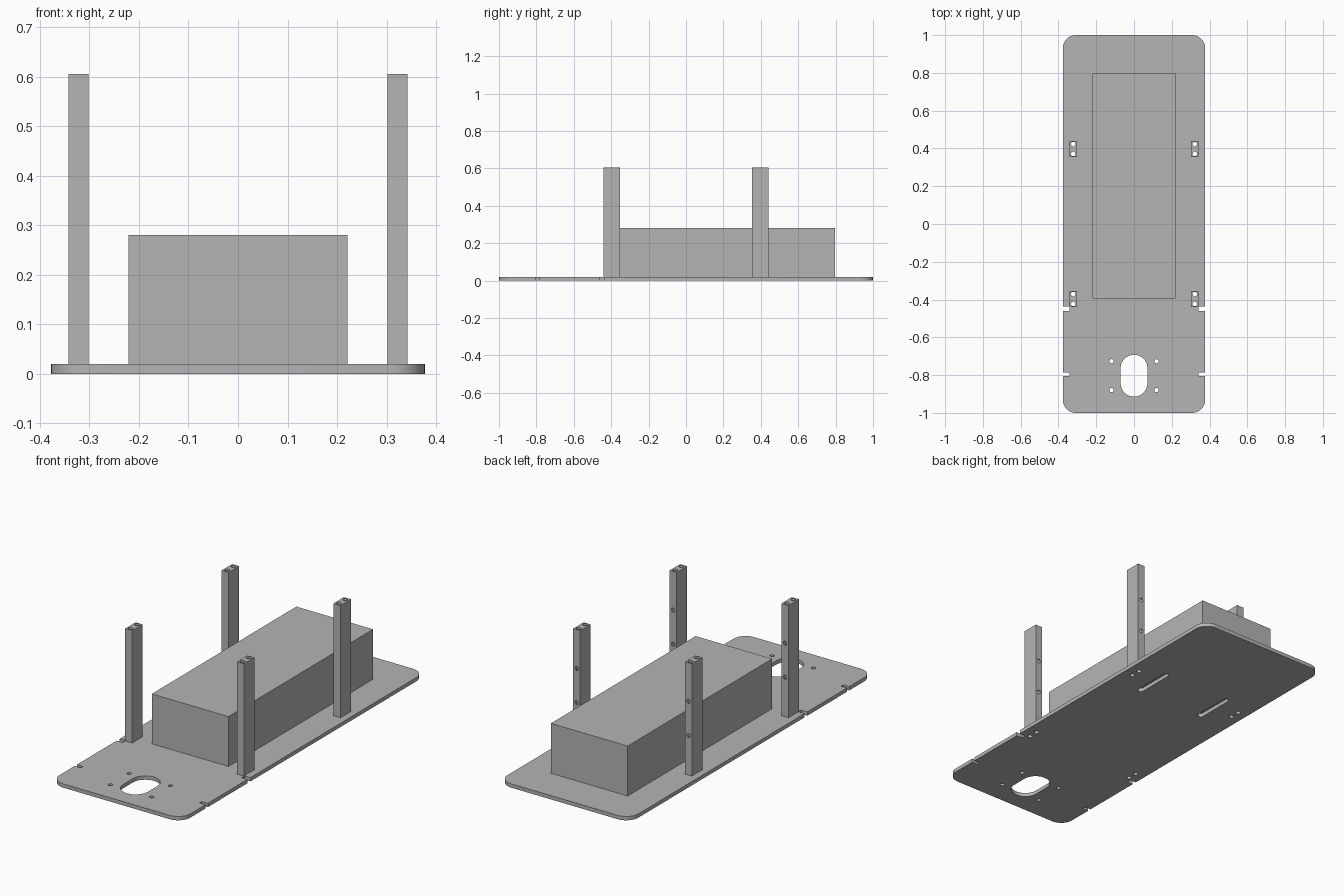
import bpy, bmesh, math
from mathutils import Matrix, Vector

if "Cube" in bpy.data.objects:
    bpy.data.objects.remove(bpy.data.objects["Cube"], do_unlink=True)

grey = bpy.data.materials.new("plain grey")
grey.use_nodes = True
COLOUR = (0.46, 0.46, 0.46, 1)
grey.diffuse_color = COLOUR
grey.node_tree.nodes["Principled BSDF"].inputs["Base Color"].default_value = COLOUR

T = 0.02          # plate thickness
POST_TOP = 0.605


def prism(name, outline, z0, z1, matrix=None):
    """Extrude a counter-clockwise outline from z0 to z1."""
    bm = bmesh.new()
    face = bm.faces.new([bm.verts.new((x, y, z0)) for x, y in outline])
    new = bmesh.ops.extrude_face_region(bm, geom=[face])["geom"]
    verts = [v for v in new if isinstance(v, bmesh.types.BMVert)]
    bmesh.ops.translate(bm, vec=(0, 0, z1 - z0), verts=verts)
    bmesh.ops.recalc_face_normals(bm, faces=bm.faces)
    if matrix:
        bm.transform(matrix)
    mesh = bpy.data.meshes.new(name)
    bm.to_mesh(mesh)
    bm.free()
    mesh.materials.append(grey)
    obj = bpy.data.objects.new(name, mesh)
    bpy.context.collection.objects.link(obj)
    return obj


def rect(x0, x1, y0, y1):
    return [(x0, y0), (x1, y0), (x1, y1), (x0, y1)]


def arc(cx, cy, r, a0, a1, n):
    angles = [math.radians(a0 + (a1 - a0) * i / n) for i in range(n + 1)]
    return [(cx + r * math.cos(a), cy + r * math.sin(a)) for a in angles]


def circle(cx, cy, r, n=20):
    return arc(cx, cy, r, 0, 360, n)[:-1]


def slot(cx, cy, half_width, half_length, n=16):
    """Round-ended slot lying along y."""
    d = half_length - half_width
    return (arc(cx, cy + d, half_width, 0, 180, n)
            + arc(cx, cy - d, half_width, 180, 360, n))


def cut(obj, cutters):
    """Subtract the cutters from the object, then delete them."""
    for c in cutters:
        c.hide_render = True
        mod = obj.modifiers.new("cut", "BOOLEAN")
        mod.operation, mod.solver, mod.object = "DIFFERENCE", "EXACT", c
    bpy.context.view_layer.update()
    mesh = bpy.data.meshes.new_from_object(
        obj.evaluated_get(bpy.context.evaluated_depsgraph_get()))
    obj.modifiers.clear()
    obj.data = mesh
    for c in cutters:
        bpy.data.objects.remove(c, do_unlink=True)


def smooth(obj):
    bpy.ops.object.select_all(action="DESELECT")
    obj.select_set(True)
    bpy.context.view_layer.objects.active = obj
    bpy.ops.object.shade_smooth_by_angle(angle=math.radians(30))


# Base plate: rounded rectangle with two notches in each long edge
W, R, IN = 0.377, 0.07, 0.342
NOTCHES = [(-0.805, -0.787), (-0.46, -0.436)]
right_edge = arc(W - R, -1 + R, R, -90, 0, 10)
for y0, y1 in NOTCHES:
    right_edge += [(W, y0), (IN, y0), (IN, y1), (W, y1)]
right_edge += arc(W - R, 1 - R, R, 0, 90, 10)
outline = right_edge + [(-x, y) for x, y in reversed(right_edge)]
plate = prism("base_plate", outline, 0, T)

# Openings: large oval, its screw holes, strap slots, post screw holes
POST_X, POST_Y, SCREW_DY = 0.322, 0.397, 0.026
shapes = [slot(0, -0.803, 0.071, 0.111)]
for sx in (-1, 1):
    shapes.append(slot(sx * 0.195, 0.38, 0.0155, 0.112, 8))
    for dy in (-0.0765, 0.0765):
        shapes.append(circle(sx * 0.119, -0.803 + dy, 0.011))
    for py in (-POST_Y, POST_Y):
        for dy in (-SCREW_DY, SCREW_DY):
            shapes.append(circle(sx * POST_X, py + dy, 0.012))
cut(plate, [prism("plate_cutter", s, -0.05, 0.07) for s in shapes])
smooth(plate)

# Long block on the plate
prism("main_block", rect(-0.221, 0.221, -0.394, 0.796), T, 0.28)

# Four posts with vertical screw holes and two holes in the rear face
for side, sx in (("left", 1), ("right", -1)):
    for end, sy in (("front", -1), ("back", 1)):
        x, y = sx * POST_X, sy * POST_Y
        post = prism(f"{end}_{side}_post",
                     rect(x - 0.02, x + 0.02, y - 0.043, y + 0.043), T, POST_TOP)
        cutters = [prism("post_cutter", circle(x, y + dy, 0.012), -0.05, 0.7)
                   for dy in (-SCREW_DY, SCREW_DY)]
        for z in (0.225, 0.403):
            turn = Matrix.Translation(Vector((x, y, z))) @ Matrix.Rotation(-math.pi / 2, 4, "X")
            cutters.append(prism("post_cutter", circle(0, 0, 0.0105), 0, 0.08, turn))
        cut(post, cutters)
        smooth(post)
